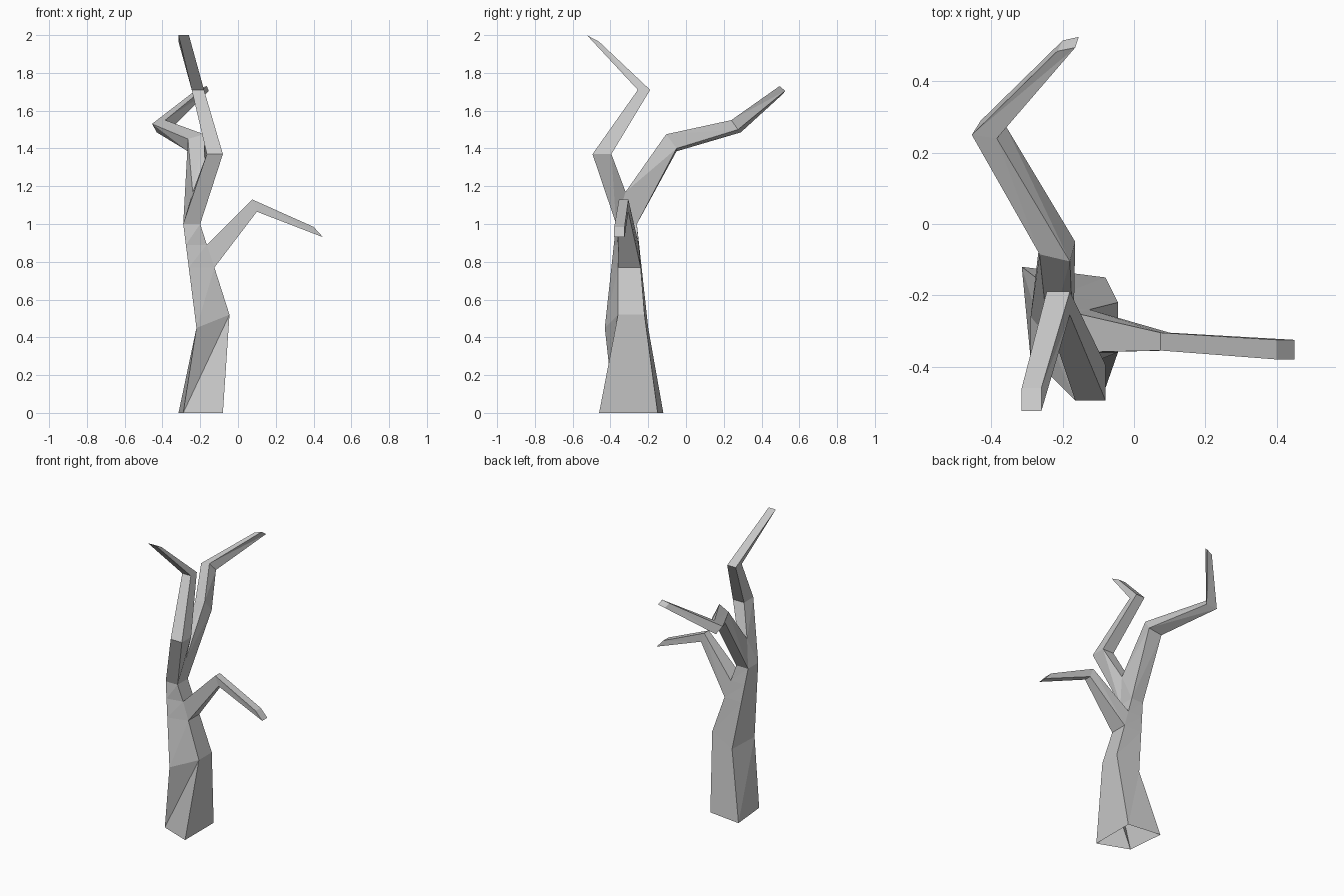
import bpy
import bmesh
from mathutils import Vector

default_cube = bpy.data.objects.get("Cube")
if default_cube:
    bpy.data.objects.remove(default_cube, do_unlink=True)

# Single bark colour
bark = bpy.data.materials.new("grey_bark")
bark.use_nodes = True
bark_colour = (0.58, 0.58, 0.58, 1)
bark.diffuse_color = bark_colour
bark.node_tree.nodes["Principled BSDF"].inputs["Base Color"].default_value = bark_colour


def edge(x_left, x_right, y, z):
    """Two corners sharing the same depth and height."""
    return [Vector((x_left, y, z)), Vector((x_right, y, z))]


def side_edge(x, y_front, y_back, z):
    """Two corners sharing the same width position and height."""
    return [Vector((x, y_front, z)), Vector((x, y_back, z))]


def points(*corners):
    return [Vector(corner) for corner in corners]


def loft(name, rings, cap=True, skip=(), extra_triangles=()):
    """Skin a chain of four-cornered rings into one flat-shaded limb."""
    bm = bmesh.new()
    rows = [[bm.verts.new(p) for p in ring] for ring in rings]
    for level, (low, high) in enumerate(zip(rows, rows[1:])):
        for i in range(len(low)):
            if (level, i) in skip:
                continue
            j = (i + 1) % len(low)
            bm.faces.new((low[i], low[j], high[j], high[i]))
    if cap:
        bm.faces.new(rows[-1])
    for triangle in extra_triangles:
        bm.faces.new([bm.verts.new(p) for p in triangle])
    bmesh.ops.remove_doubles(bm, verts=bm.verts[:], dist=0.0001)
    bmesh.ops.triangulate(bm, faces=bm.faces[:], quad_method='FIXED')
    mesh = bpy.data.meshes.new(name)
    bm.to_mesh(mesh)
    bm.free()
    mesh.materials.append(bark)
    limb = bpy.data.objects.new(name, mesh)
    bpy.context.collection.objects.link(limb)
    return limb


# Trunk rings, corners running front right, front left, back left, back right
base = points((-.29, -.38, 0), (-.08, -.46, 0), (-.08, -.15, 0), (-.315, -.12, 0))
bend = points((-.22, -.43, .45), (-.045, -.36, .52), (-.045, -.22, .52), (-.21, -.2, .45))
top = edge(-.29, -.2, -.37, 1) + edge(-.2, -.29, -.26, 1)

# Opening on the trunk's left where the side branch leaves
socket_low = side_edge(-.125, -.36, -.24, .77)
socket_high = side_edge(-.165, -.36, -.25, .89)


def trunk_ring(socket, blend):
    return [bend[0].lerp(top[0], blend), *socket, bend[3].lerp(top[3], blend)]


# Ridge of the fork between the front and back branches
ridge = edge(-.24, -.17, -.32, 1.17)
gables = [(top[0], ridge[0], top[3]), (top[1], top[2], ridge[1])]

loft("trunk",
     [base, bend, trunk_ring(socket_low, .58), trunk_ring(socket_high, .8), top],
     cap=False, skip={(2, 1)}, extra_triangles=gables)


def side_ring(low, high):
    return low + high[::-1]


# Drooping side branch
loft("side_branch", [
    side_ring(socket_low, socket_high),
    side_ring(side_edge(.1, -.355, -.305, 1.065), side_edge(.075, -.355, -.305, 1.13)),
    side_ring(side_edge(.45, -.38, -.325, .93), side_edge(.4, -.38, -.325, .985)),
])

# Tall zigzag branch
loft("front_branch", [
    top[:2] + ridge[::-1],
    edge(-.165, -.08, -.495, 1.37) + edge(-.08, -.165, -.395, 1.37),
    edge(-.245, -.18, -.255, 1.71) + edge(-.18, -.245, -.19, 1.71),
    edge(-.315, -.26, -.525, 2) + edge(-.26, -.315, -.46, 1.965),
])

# Long branch reaching backwards
loft("back_branch", [
    ridge + top[2:],
    points((-.265, -.085, 1.45), (-.18, -.105, 1.475), (-.165, -.05, 1.4), (-.265, -.05, 1.385)),
    points((-.455, .25, 1.53), (-.385, .24, 1.55), (-.36, .275, 1.5), (-.43, .29, 1.485)),
    points((-.215, .485, 1.715), (-.165, .495, 1.73), (-.155, .525, 1.705), (-.2, .515, 1.69)),
])
